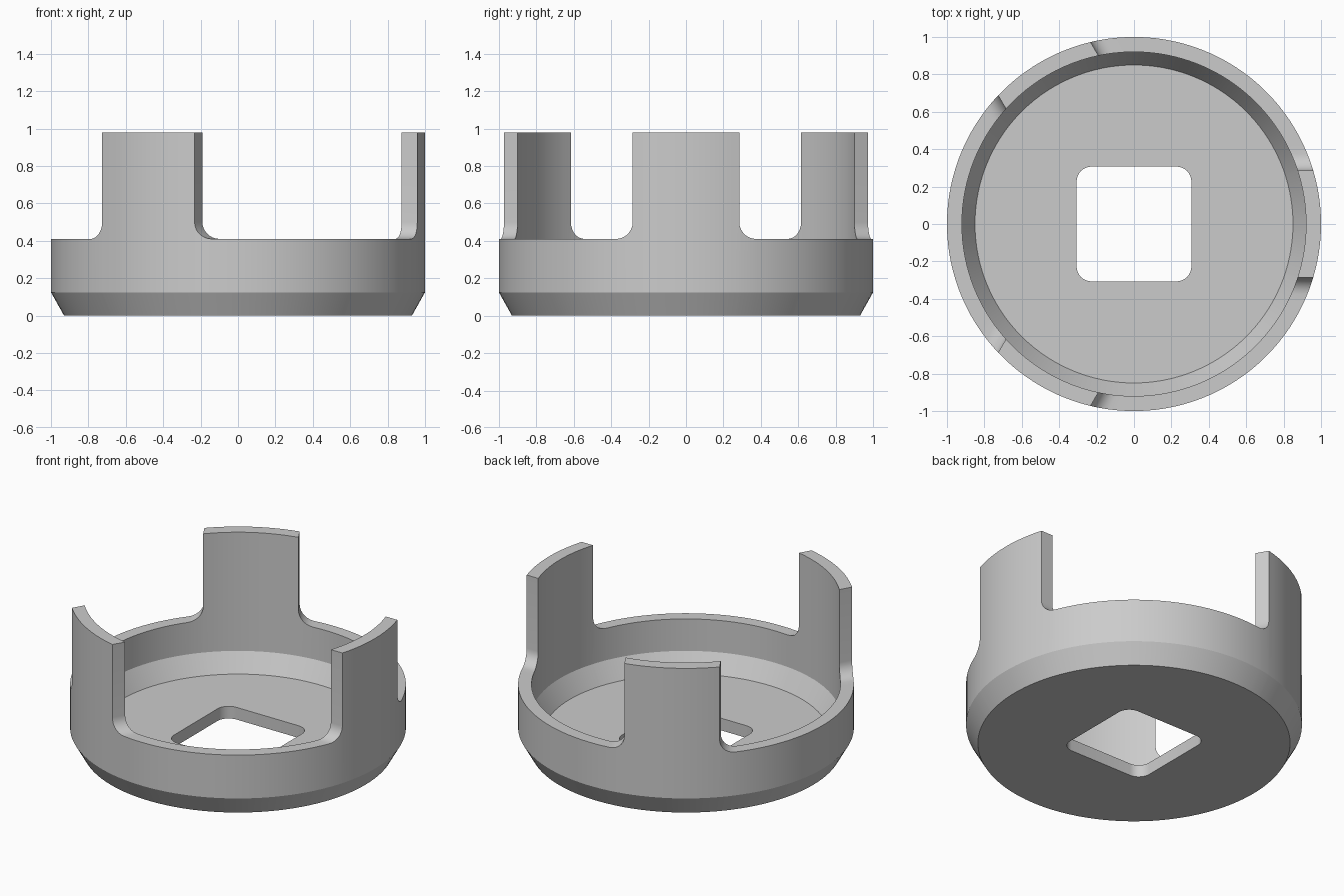
import bpy, bmesh
from math import sin, cos, asin, pi, radians, sqrt

cube = bpy.data.objects.get("Cube")
if cube:
    bpy.data.objects.remove(cube)

# Main sizes
OUTER, INNER = 1.0, 0.92
BOTTOM_R, FLOOR_R = 0.93, 0.85
FLOOR_Z, RIM_Z, TOP_Z = 0.08, 0.41, 0.98
TAB_HALF, FILLET = 0.285, 0.09
HOLE_HALF, HOLE_ROUND = 0.307, 0.08
FILLET_STEPS, TAB_STEPS, GAP_STEPS = 7, 12, 26

mat = bpy.data.materials.new("grey plastic")
mat.use_nodes = True
mat.diffuse_color = (0.6, 0.6, 0.6, 1)
mat.node_tree.nodes["Principled BSDF"].inputs["Base Color"].default_value = (0.6, 0.6, 0.6, 1)


def column_list():
    """Wall columns round the cup: (inner angle, outer angle, height, tab starts here)."""
    flank = []
    for i in range(FILLET_STEPS + 1):
        a = pi / 2 * i / FILLET_STEPS
        flank.append((TAB_HALF + FILLET * (1 - cos(a)), RIM_Z + FILLET * (1 - sin(a))))
    across = [(-y, z) for y, z in reversed(flank)]
    for i in range(1, TAB_STEPS):
        across.append((TAB_HALF * (2 * i / TAB_STEPS - 1), RIM_Z + FILLET))
    across += flank
    first, last = FILLET_STEPS, FILLET_STEPS + TAB_STEPS
    cols = []
    for k in range(3):
        base = k * 2 * pi / 3
        for i, (y, z) in enumerate(across):
            cols.append((base + asin(y / INNER), base + asin(y / OUTER), z, first <= i < last))
        y_end = across[-1][0]
        a_in, a_out = asin(y_end / INNER), asin(y_end / OUTER)
        for i in range(1, GAP_STEPS):
            t = i / GAP_STEPS
            cols.append((base + a_in + t * (2 * pi / 3 - 2 * a_in),
                         base + a_out + t * (2 * pi / 3 - 2 * a_out), RIM_Z, False))
    return cols


def rounded_square(half, r, steps=8):
    pts = []
    for q in range(4):
        mid = pi / 4 + q * pi / 2
        cx, cy = (half - r) * sqrt(2) * cos(mid), (half - r) * sqrt(2) * sin(mid)
        for i in range(steps + 1):
            a = q * pi / 2 + pi / 2 * i / steps
            pts.append((cx + r * cos(a), cy + r * sin(a)))
    return pts


def loop_edges(bm, verts):
    return [bm.edges.get((a, b)) or bm.edges.new((a, b))
            for a, b in zip(verts, verts[1:] + verts[:1])]


def fill_between(bm, loop_a, loop_b):
    bmesh.ops.triangle_fill(bm, use_beauty=True,
                            edges=loop_edges(bm, loop_a) + loop_edges(bm, loop_b))


bm = bmesh.new()


def vert(r, a, z):
    return bm.verts.new((r * cos(a), r * sin(a), z))


# Cup wall: each column runs from the floor up, over the rim and down outside
cols = column_list()
rows = []
for a_in, a_out, z, tab in cols:
    rows.append([vert(FLOOR_R, a_in, FLOOR_Z), vert(INNER, a_in, 0.2), vert(INNER, a_in, z),
                 vert(OUTER, a_out, z), vert(OUTER, a_out, 0.125), vert(BOTTOM_R, a_out, 0)])
count = len(cols)
for i in range(count):
    j = (i + 1) % count
    for s in range(5):
        if s == 2 and cols[i][3]:
            continue  # a tab stands on this part of the rim
        bm.faces.new((rows[i][s], rows[j][s], rows[j][s + 1], rows[i][s + 1]))

# Upright tabs
tops = {}


def tab_top(i):
    if i not in tops:
        a_in, a_out = cols[i][:2]
        tops[i] = (vert(INNER, a_in, TOP_Z), vert(OUTER, a_out, TOP_Z))
    return tops[i]


for i in range(count):
    if not cols[i][3]:
        continue
    j = i + 1
    (in_i, out_i), (in_j, out_j) = tab_top(i), tab_top(j)
    bm.faces.new((rows[i][2], rows[j][2], in_j, in_i))
    bm.faces.new((rows[i][3], rows[j][3], out_j, out_i))
    bm.faces.new((in_i, in_j, out_j, out_i))
    if not cols[i - 1][3]:
        bm.faces.new((rows[i][2], rows[i][3], out_i, in_i))
    if not cols[j][3]:
        bm.faces.new((rows[j][2], rows[j][3], out_j, in_j))

# Floor with the rounded square opening
square = rounded_square(HOLE_HALF, HOLE_ROUND)
low = [bm.verts.new((x, y, 0)) for x, y in square]
high = [bm.verts.new((x, y, FLOOR_Z)) for x, y in square]
for i in range(len(square)):
    j = (i + 1) % len(square)
    bm.faces.new((low[i], low[j], high[j], high[i]))
fill_between(bm, [r[0] for r in rows], high)
fill_between(bm, [r[5] for r in rows], low)
bmesh.ops.recalc_face_normals(bm, faces=bm.faces)

mesh = bpy.data.meshes.new("cup_with_tabs")
bm.to_mesh(mesh)
bm.free()
mesh.materials.append(mat)
cup = bpy.data.objects.new("cup_with_tabs", mesh)
bpy.context.collection.objects.link(cup)

bpy.ops.object.select_all(action="DESELECT")
cup.select_set(True)
bpy.context.view_layer.objects.active = cup
bpy.ops.object.shade_smooth_by_angle(angle=radians(29))
